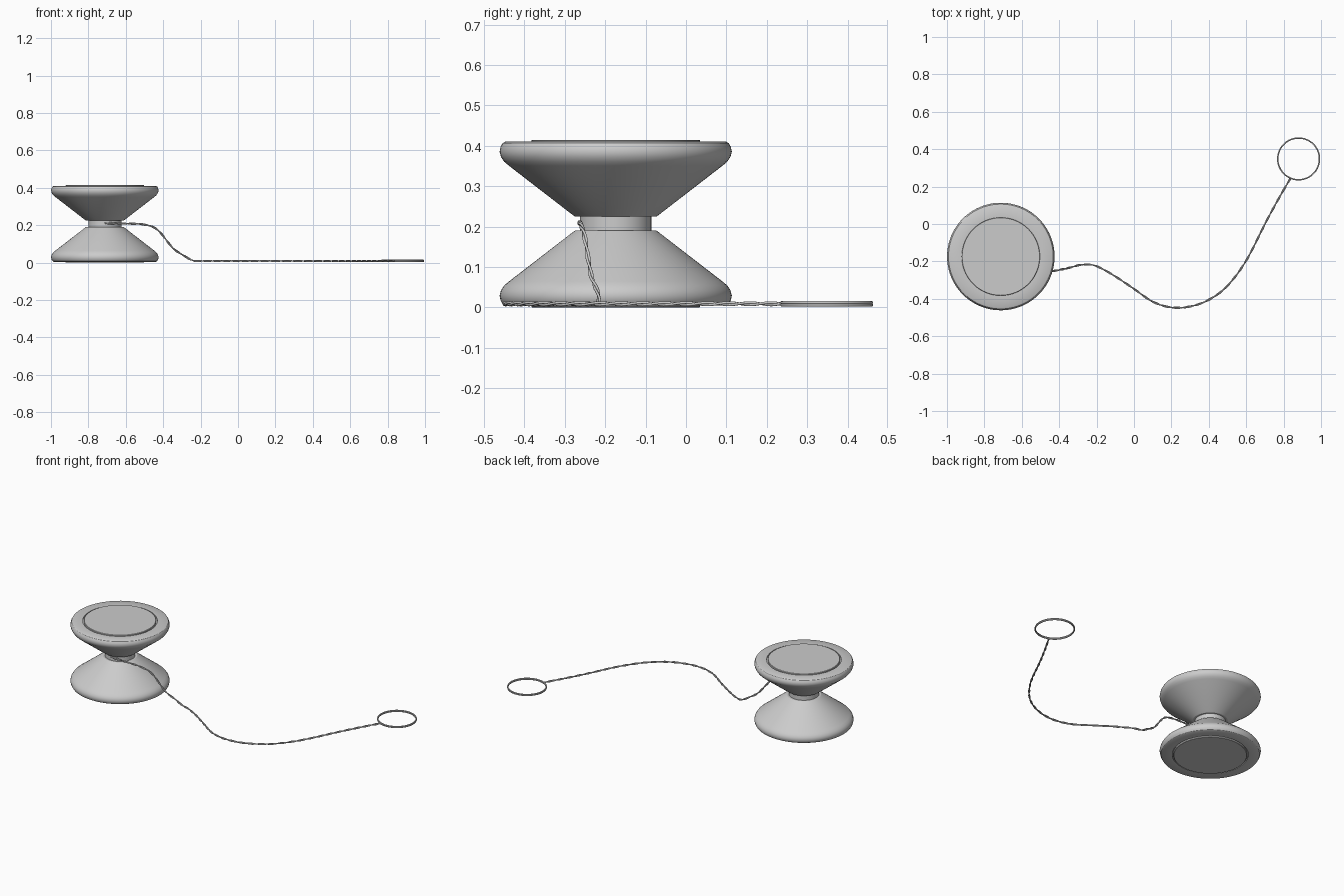
import bpy, math
from mathutils import Vector

cube = bpy.data.objects.get("Cube")
if cube:
    bpy.data.objects.remove(cube, do_unlink=True)

CENTER = Vector((-0.712, -0.174, 0))
MID = 0.2075  # height of the mirror plane between the halves


def make_material(name, value):
    mat = bpy.data.materials.new(name)
    mat.use_nodes = True
    color = (value, value, value, 1)
    mat.diffuse_color = color
    mat.node_tree.nodes["Principled BSDF"].inputs["Base Color"].default_value = color
    return mat


grey = make_material("plain grey", 0.6)


def lathe(name, profile, side=1, steps=96):
    """Spin (radius, height above the middle) points about the axle."""
    verts, faces = [], []
    for i in range(steps):
        a = math.tau * i / steps
        verts += [(r * math.cos(a), r * math.sin(a), side * h) for r, h in profile]
    n = len(profile)
    for i in range(steps):
        j = (i + 1) % steps
        for k in range(n - 1):
            face = (i * n + k, j * n + k, j * n + k + 1, i * n + k + 1)
            faces.append(face if side > 0 else face[::-1])
    ends = ([i * n for i in reversed(range(steps))], [i * n + n - 1 for i in range(steps)])
    faces += [e if side > 0 else e[::-1] for e in ends]
    mesh = bpy.data.meshes.new(name)
    mesh.from_pydata(verts, [], faces)
    mesh.materials.append(grey)
    obj = bpy.data.objects.new(name, mesh)
    obj.location = CENTER + Vector((0, 0, MID))
    bpy.context.collection.objects.link(obj)
    bpy.ops.object.select_all(action='DESELECT')
    obj.select_set(True)
    bpy.context.view_layer.objects.active = obj
    bpy.ops.object.shade_smooth_by_angle(angle=math.radians(30))
    return obj


def tube(name, points, radius, cyclic=False):
    curve = bpy.data.curves.new(name, 'CURVE')
    curve.dimensions = '3D'
    curve.bevel_depth = radius
    curve.bevel_resolution = 2
    curve.use_fill_caps = True
    spline = curve.splines.new('POLY')
    spline.points.add(len(points) - 1)
    for p, co in zip(spline.points, points):
        p.co = (*co, 1)
    spline.use_cyclic_u = cyclic
    spline.use_smooth = True
    curve.materials.append(grey)
    obj = bpy.data.objects.new(name, curve)
    bpy.context.collection.objects.link(obj)
    return obj


# Two flared halves with rounded rims and a raised disc on each outer face
half = [(0.06, 0.017), (0.1, 0.017), (0.106, 0.021), (0.264, 0.143), (0.276, 0.153),
        (0.284, 0.165), (0.2875, 0.178), (0.285, 0.19), (0.28, 0.199), (0.273, 0.203),
        (0.216, 0.203), (0.216, 0.196), (0.209, 0.196), (0.209, 0.2055), (0.207, 0.2075)]
for side, label in ((1, "upper"), (-1, "lower")):
    lathe(label + "_half", half, side)

# Axle
lathe("axle", [(0.088, -0.03), (0.088, 0.03)])

# String path from the axle down to the ground and out to the finger loop
path = [Vector(p) for p in (
    (-0.712, -0.262, 0.21), (-0.6, -0.263, 0.209), (-0.5, -0.26, 0.203),
    (-0.43, -0.251, 0.175), (-0.35, -0.235, 0.08), (-0.29, -0.219, 0.038),
    (-0.24, -0.217, 0.011), (-0.19, -0.23, 0.009), (-0.1, -0.28, 0.009),
    (0, -0.347, 0.009), (0.1, -0.415, 0.009), (0.2, -0.446, 0.009),
    (0.3, -0.441, 0.009), (0.4, -0.405, 0.009), (0.5, -0.33, 0.009),
    (0.6, -0.195, 0.009), (0.7, 0, 0.009), (0.77, 0.13, 0.009), (0.835, 0.242, 0.009))]


def smooth_path(pts, steps=20):
    """Catmull-Rom samples through the points."""
    ext = [2 * pts[0] - pts[1]] + pts + [2 * pts[-1] - pts[-2]]
    out = []
    for a, b, c, d in zip(ext, ext[1:], ext[2:], ext[3:]):
        for i in range(steps):
            t = i / steps
            out.append(0.5 * (2 * b + (c - a) * t + (2 * a - 5 * b + 4 * c - d) * t ** 2
                              + (3 * b - a - 3 * c + d) * t ** 3))
    return out + [pts[-1]]


def twisted_strand(pts, phase, offset=0.003, pitch=0.12):
    out, length = [], 0
    for i, p in enumerate(pts):
        if i:
            length += (p - pts[i - 1]).length
        tangent = (pts[min(i + 1, len(pts) - 1)] - pts[max(i - 1, 0)]).normalized()
        across = tangent.cross(Vector((0, 0, 1))).normalized()
        up = across.cross(tangent)
        a = phase + math.tau * length / pitch
        out.append(p + offset * (across * math.cos(a) + up * math.sin(a)))
    return out


line = smooth_path(path)
for k in range(2):
    tube("string_strand_" + "ab"[k], twisted_strand(line, k * math.pi), 0.0033)

# Finger loop of two stacked strands
for k, z in enumerate((0.006, 0.012)):
    ring = [(0.88 + 0.1115 * math.cos(math.tau * i / 64),
             0.348 + 0.1115 * math.sin(math.tau * i / 64), z) for i in range(64)]
    tube("finger_loop_" + "ab"[k], ring, 0.0038, cyclic=True)
